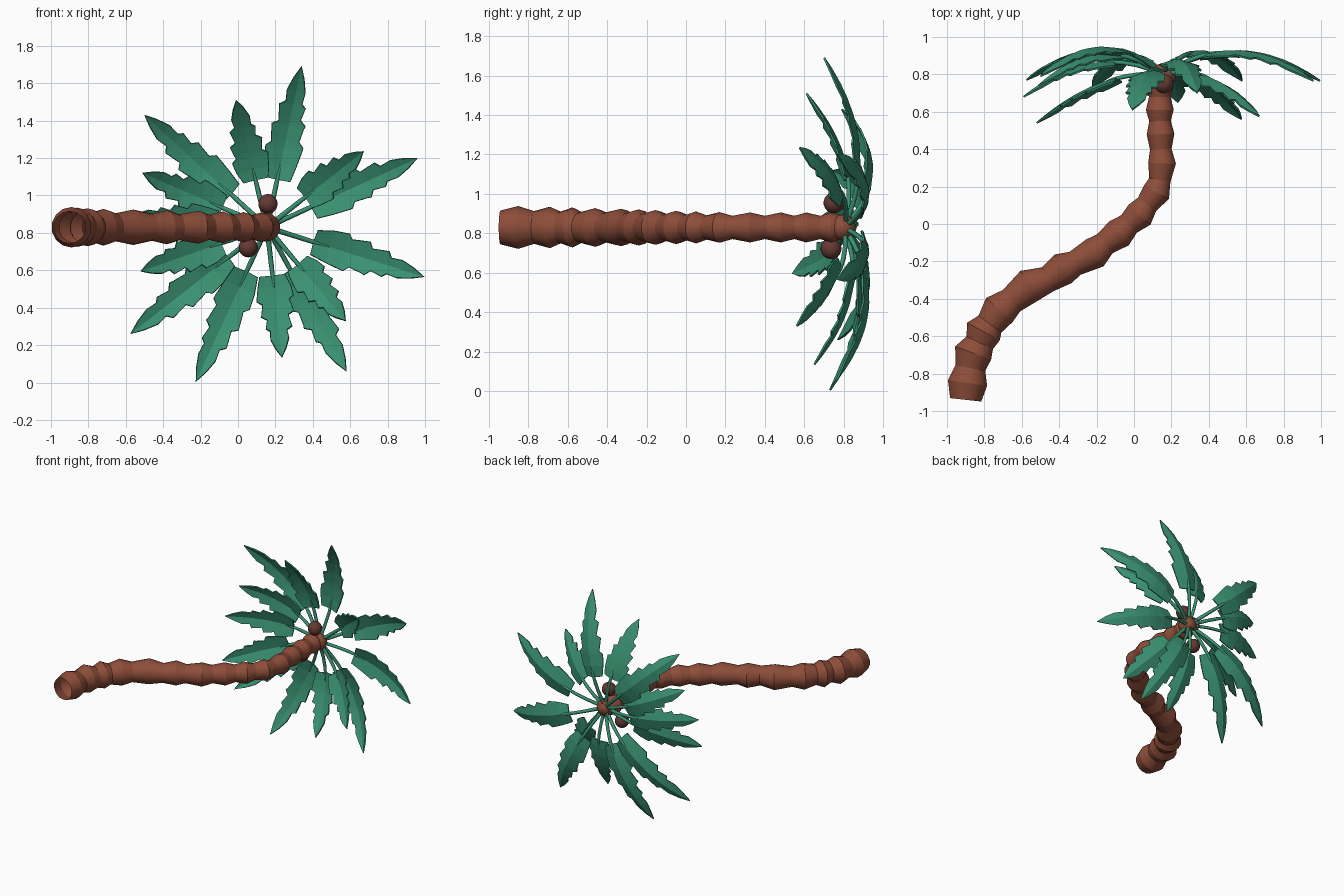
import bpy, bmesh, math
from mathutils import Vector

if "Cube" in bpy.data.objects:
    bpy.data.objects.remove(bpy.data.objects["Cube"])

CROWN = Vector((0.155, 0.80, 0.83))


def material(name, rgb):
    m = bpy.data.materials.new(name)
    m.diffuse_color = (*rgb, 1)
    m.use_nodes = True
    m.node_tree.nodes["Principled BSDF"].inputs["Base Color"].default_value = m.diffuse_color
    return m


BARK = material("bark brown", (0.27, 0.075, 0.042))
NUT = material("coconut brown", (0.13, 0.042, 0.032))
LEAF = material("leaf green", (0.042, 0.285, 0.17))


def finish(bm, name, mat, smooth=True):
    bmesh.ops.recalc_face_normals(bm, faces=bm.faces)
    for f in bm.faces:
        f.smooth = smooth
    me = bpy.data.meshes.new(name)
    bm.to_mesh(me)
    bm.free()
    me.materials.append(mat)
    ob = bpy.data.objects.new(name, me)
    bpy.context.collection.objects.link(ob)
    return ob


def tube(bm, pts, radii, sides, ref, sharp_rings=False):
    """Rings swept along a path, open at both ends."""
    rings = []
    for i, p in enumerate(pts):
        t = (pts[min(i + 1, len(pts) - 1)] - pts[max(i - 1, 0)]).normalized()
        a = t.cross(ref).normalized()
        b = a.cross(t)
        ring = []
        for k in range(sides):
            ang = math.tau * (k + .5) / sides
            ring.append(bm.verts.new(p + radii[i] * (a * math.cos(ang) + b * math.sin(ang))))
        rings.append(ring)
    for r, s in zip(rings, rings[1:]):
        for k in range(sides):
            n = (k + 1) % sides
            bm.faces.new((r[k], r[n], s[n], s[k]))
    if sharp_rings:
        for r in rings:
            for k in range(sides):
                bm.edges.get((r[k], r[(k + 1) % sides])).smooth = False


# Trunk: alternating narrow and wide rings along a curved path (x, y)
PATH = [(-.9, -.94), (-.89, -.85), (-.875, -.77), (-.86, -.69), (-.825, -.635),
        (-.805, -.575), (-.77, -.535), (-.72, -.46), (-.655, -.41), (-.56, -.33),
        (-.46, -.295), (-.38, -.24), (-.315, -.21), (-.21, -.155), (-.155, -.105),
        (-.08, -.05), (-.027, 0), (.03, .05), (.07, .105), (.12, .17),
        (.138, .235), (.15, .325), (.143, .4), (.142, .48), (.139, .55),
        (.138, .61), (.138, .68), (.137, .735), (.137, .8), (.14, .85)]
radii = []
for i in range(len(PATH)):
    f = min(1, i / 20)
    radii.append(.11 - .034 * f if i % 2 else .086 - .027 * f)
radii[-1] = .05
bm = bmesh.new()
tube(bm, [Vector((x, y, .83)) for x, y in PATH], radii, 14, Vector((0, 0, 1)), True)
finish(bm, "trunk", BARK)


# Crown knob and coconuts
def ball(name, loc, r, mat):
    bm = bmesh.new()
    bmesh.ops.create_uvsphere(bm, u_segments=14, v_segments=9, radius=r)
    bmesh.ops.translate(bm, vec=loc, verts=bm.verts)
    finish(bm, name, mat)


ball("crown_knob", (.158, .795, .83), .066, BARK)
ball("coconut_upper", (.16, .75, .955), .053, NUT)
ball("coconut_lower", (.055, .735, .722), .053, NUT)

# Fronds: stem plus folded, notched blade along a drooping curve, one per tip
TIPS = [(.34, .70, 1.69), (-.01, .61, 1.51), (-.50, .79, 1.43), (-.51, .74, 1.12),
        (.67, .575, 1.235), (.96, .765, 1.2), (.995, .765, .565), (.575, .56, .33),
        (.58, .765, .06), (.235, .65, .135), (-.225, .73, .005), (-.575, .77, .26),
        (-.52, .54, .595), (-.59, .68, .88)]
# blade outline: (position along blade, share of half width left, right)
OUTLINE = [(0, .7, .66), (.14, .86, .9), (.28, .98, 1), (.32, 1, .74), (.36, .72, .8),
           (.48, .82, .92), (.51, .88, .6), (.55, .56, .64), (.66, .68, .74),
           (.69, .46, .44), (.79, .5, .5), (.9, .29, .29), (1, 0, 0)]
HALF_WIDTH = .1
FOLD = .3

for n, tip in enumerate(TIPS):
    tip = Vector(tip)
    ctrl = (CROWN + tip) / 2
    ctrl.y = .85 + (tip.y - .56) * 1.05

    def at(t):
        return CROWN * (1 - t) ** 2 + ctrl * 2 * t * (1 - t) + tip * t * t

    def tangent(t):
        return ((ctrl - CROWN) * (1 - t) + (tip - ctrl) * t).normalized()

    flat = Vector((tip.x - CROWN.x, 0, tip.z - CROWN.z))
    start = .26 / flat.length
    side = flat.cross(Vector((0, 1, 0))).normalized()

    bm = bmesh.new()
    rows = []
    for s, left, right in OUTLINE:
        t = start + (1 - start) * s
        p = at(t)
        up = side.cross(tangent(t))
        if up.y < 0:
            up = -up
        mid = bm.verts.new(p)
        if left == 0:
            rows.append((mid, mid, mid))
            continue
        lw, rw = left * HALF_WIDTH, right * HALF_WIDTH
        rows.append((bm.verts.new(p - side * lw - up * lw * FOLD), mid,
                     bm.verts.new(p + side * rw - up * rw * FOLD)))
    for a, b in zip(rows, rows[1:]):
        for k in (0, 1):
            vs = [a[k], a[k + 1], b[k + 1]]
            if b[k] is not b[k + 1]:
                vs.append(b[k])
            bm.faces.new(vs)
    blade = finish(bm, f"frond_blade_{n + 1}", LEAF, False)
    mod = blade.modifiers.new("thickness", 'SOLIDIFY')
    mod.thickness = .01
    mod.offset = 0

    bm = bmesh.new()
    stem_end = start + .12
    pts = [at(stem_end * i / 5) for i in range(6)]
    tube(bm, pts, [.014, .014, .013, .013, .011, .004], 6, side)
    finish(bm, f"frond_stem_{n + 1}", LEAF)
